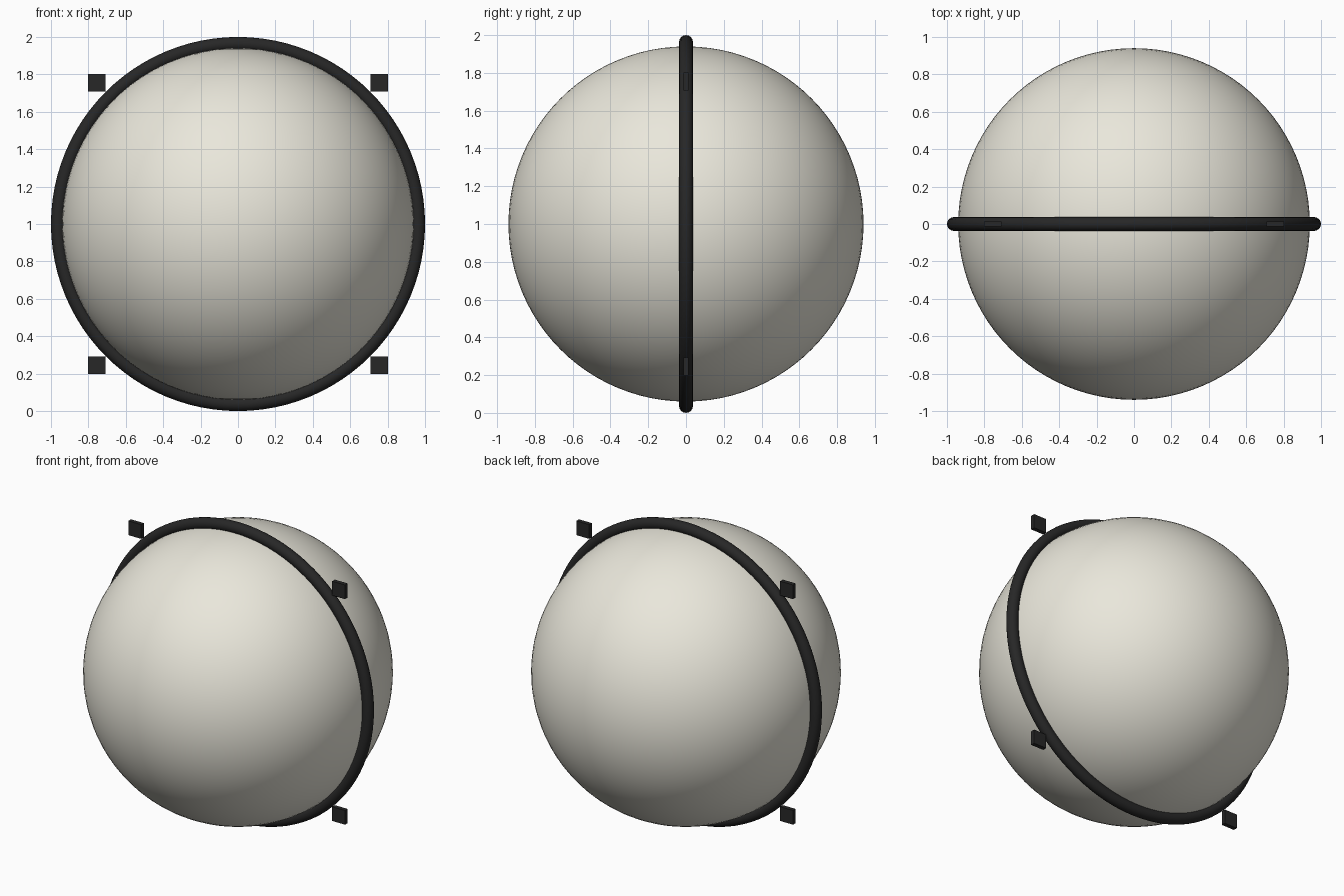
import bpy
import math

if "Cube" in bpy.data.objects:
    bpy.data.objects.remove(bpy.data.objects["Cube"])

CENTRE_Z = 1.0


def material(name, colour):
    mat = bpy.data.materials.new(name)
    mat.diffuse_color = (*colour, 1.0)
    mat.use_nodes = True
    mat.node_tree.nodes["Principled BSDF"].inputs["Base Color"].default_value = mat.diffuse_color
    return mat


def finish(name, mat, smooth=True):
    obj = bpy.context.object
    obj.name = name
    obj.data.materials.append(mat)
    if smooth:
        bpy.ops.object.shade_smooth_by_angle()
    return obj


cream = material("cream", (0.82, 0.80, 0.71))
black = material("black", (0.02, 0.02, 0.02))

# Round globe body
bpy.ops.mesh.primitive_uv_sphere_add(segments=96, ring_count=48, radius=0.94,
                                     location=(0, 0, CENTRE_Z))
finish("globe", cream)

# Upright band around the globe
minor = 0.037
bpy.ops.mesh.primitive_torus_add(major_radius=1.0 - minor, minor_radius=minor,
                                 major_segments=96, minor_segments=16,
                                 location=(0, 0, CENTRE_Z),
                                 rotation=(math.pi / 2, 0, 0))
finish("band", black)

# Four small square tabs just outside the band
for sx, side in ((-1, "left"), (1, "right")):
    for sz, level in ((-1, "lower"), (1, "upper")):
        bpy.ops.mesh.primitive_cube_add(
            size=1, location=(sx * 0.755, 0, CENTRE_Z + sz * 0.755))
        tab = finish(f"tab_{level}_{side}", black, smooth=False)
        tab.scale = (0.095, 0.028, 0.095)
